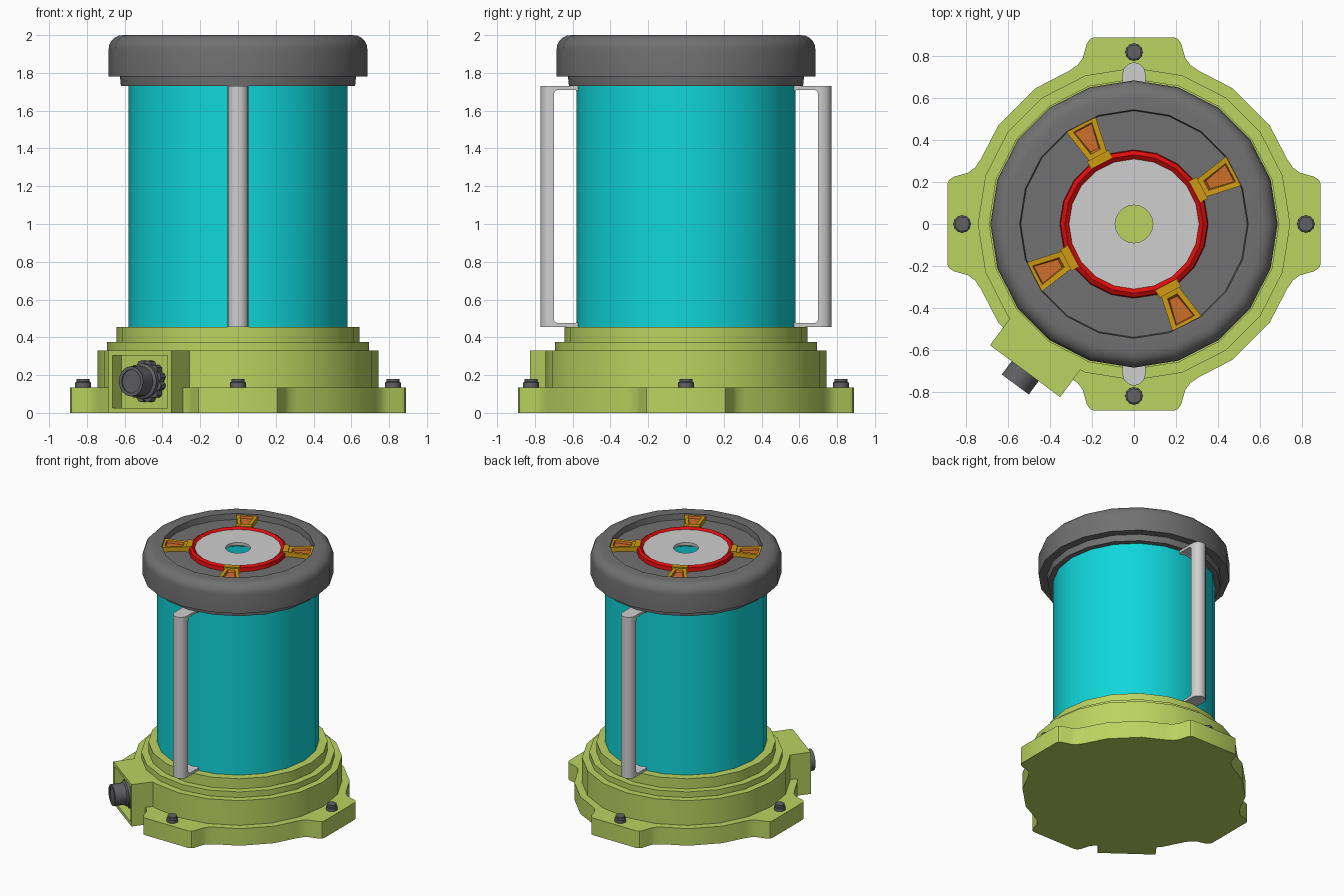
import bpy, bmesh, math
from mathutils import Matrix

if "Cube" in bpy.data.objects:
    bpy.data.objects.remove(bpy.data.objects["Cube"])

def mat(name, r, g, b):
    m = bpy.data.materials.new(name)
    m.diffuse_color = (r, g, b, 1)
    m.use_nodes = True
    m.node_tree.nodes["Principled BSDF"].inputs["Base Color"].default_value = m.diffuse_color
    return m

GREEN = mat("lime_green", .50, .65, .117)
CYAN = mat("cyan", .005, .67, .70)
GREY = mat("dark_grey", .165, .165, .165)
STEEL = mat("bolt_grey", .12, .12, .13)
WHITE = mat("light_grey", .62, .62, .62)
RED = mat("red", .72, .004, .004)
GOLD = mat("gold", .62, .33, .006)
ORANGE = mat("orange", .61, .156, .021)

def finish(bm, name, mats, matrix=None, smooth=True):
    bmesh.ops.recalc_face_normals(bm, faces=bm.faces)
    if matrix is not None:
        bm.transform(matrix)
    me = bpy.data.meshes.new(name)
    bm.to_mesh(me)
    bm.free()
    for m in mats:
        me.materials.append(m)
    if smooth:
        me.shade_smooth()
        me.set_sharp_from_angle(angle=math.radians(32))
    ob = bpy.data.objects.new(name, me)
    bpy.context.collection.objects.link(ob)
    return ob

def lathe(name, profile, m, segs=20, closed=False, matrix=None):
    """Revolve (r, z) points about z; points at r = 0 become the axis."""
    bm = bmesh.new()
    rings = []
    for r, z in profile:
        if r == 0:
            rings.append([bm.verts.new((0, 0, z))] * segs)
        else:
            rings.append([bm.verts.new((r * math.cos(2 * math.pi * i / segs),
                                        r * math.sin(2 * math.pi * i / segs), z)) for i in range(segs)])
    pairs = list(zip(rings, rings[1:])) + ([(rings[-1], rings[0])] if closed else [])
    for a, b in pairs:
        for i in range(segs):
            j = (i + 1) % segs
            quad = list(dict.fromkeys((a[i], a[j], b[j], b[i])))
            bm.faces.new(quad)
    return finish(bm, name, [m], matrix)

def prism(name, outline, z0, z1, m, matrix=None):
    bm = bmesh.new()
    f = bm.faces.new([bm.verts.new((x, y, z0)) for x, y in outline])
    top = bmesh.ops.extrude_face_region(bm, geom=[f])["geom"]
    bmesh.ops.translate(bm, vec=(0, 0, z1 - z0), verts=[v for v in top if isinstance(v, bmesh.types.BMVert)])
    return finish(bm, name, [m], matrix)

def box_bm(x0, x1, y0, y1, z0, z1):
    bm = bmesh.new()
    bmesh.ops.create_cube(bm, size=1)
    bm.transform(Matrix.Translation(((x0 + x1) / 2, (y0 + y1) / 2, (z0 + z1) / 2))
                 @ Matrix.Diagonal((x1 - x0, y1 - y0, z1 - z0, 1)))
    return bm

def turn(deg):
    return Matrix.Rotation(math.radians(deg), 4, 'Z')

# Base flange with four lugs
half_lug = [(.89, .19), (.882, .21), (.86, .225), (.79, .245), (.757, .27), (.73, .31)]
quarter = [(u, -v) for u, v in reversed(half_lug)] + half_lug
quarter += [(.8 * math.cos(math.radians(a)), .8 * math.sin(math.radians(a))) for a in (36, 54)]
outline = []
for k in range(4):
    c, s = ((1, 0), (0, 1), (-1, 0), (0, -1))[k]
    outline += [(u * c - v * s, u * s + v * c) for u, v in quarter]
prism("base_flange", outline, 0, .135, GREEN)

# Stepped base
lathe("stepped_base", [(.745, .12), (.745, .33), (.693, .33), (.693, .375),
                       (.642, .375), (.642, .455), (0, .455)], GREEN)

# Flange bolts
for k in range(4):
    lathe("flange_bolt", [(.042, .13), (.042, .16), (.035, .165), (.035, .18), (0, .18)], STEEL, 12,
          matrix=turn(90 * k) @ Matrix.Translation((.82, 0, 0)))

# Hollow body tube
lathe("body_tube", [(.58, .45), (.58, 1.74)], CYAN)

# Lid with rounded rim and sunken groove
rim = [(.610 + .075 * math.cos(math.radians(a)), 1.925 + .075 * math.sin(math.radians(a)))
       for a in range(0, 91, 18)]
lathe("lid", [(.57, 1.73), (.62, 1.73), (.625, 1.78), (.685, 1.78)] + rim +
      [(.545, 2.0), (.54, 1.955), (.33, 1.955)], GREY)

# Red ring and centre disc with a hole
lathe("red_ring", [(.355, 1.95), (.35, 1.985), (.33, 1.997), (.308, 1.98), (.308, 1.95)], RED, closed=True)
lathe("centre_disc", [(.09, 1.96), (.09, 1.982), (.31, 1.982), (.31, 1.96)], WHITE, closed=True)

# Four clips holding the ring: sunken tapered panel plus inner block
def clip(angle):
    bm = bmesh.new()
    def quad(u0, v0, u1, v1, z):
        return [bm.verts.new(p) for p in ((u0, -v0, z), (u1, -v1, z), (u1, v1, z), (u0, v0, z))]
    loops = [quad(.362, .047, .543, .079, 1.95), quad(.362, .047, .543, .079, 1.99),
             quad(.39, .026, .522, .05, 1.988), quad(.40, .021, .517, .046, 1.972)]
    for a, b in zip(loops, loops[1:]):
        for i in range(4):
            j = (i + 1) % 4
            bm.faces.new((a[i], a[j], b[j], b[i]))
    bm.faces.new(loops[0])
    bm.faces.new(loops[-1]).material_index = 1
    for f in bm.faces:   # inner slopes share the panel colour
        if all(v.co.z < 1.989 and v.co.z > 1.96 for v in f.verts):
            f.material_index = 1
    finish(bm, "ring_clip", [GOLD, ORANGE], turn(angle), False)
    bm = box_bm(.328, .368, -.058, .058, 1.95, 1.999)
    finish(bm, "clip_block", [GOLD], turn(angle), False)

for k in range(4):
    clip(28 + 90 * k)

# Two side handles: rounded bar, end plates and back strip
def handle(angle):
    m = turn(angle)
    arc = [(.715 + .055 * math.sin(math.radians(a)), -.055 * math.cos(math.radians(a)))
           for a in range(0, 181, 20)]
    prism("handle_bar", [(.70, -.055)] + arc + [(.70, .055)], .455, 1.73, WHITE, m)
    finish(box_bm(.55, .567, -.055, .055, .455, 1.73), "handle_back_strip", [WHITE], m, False)
    for z0, z1 in ((.455, .475), (1.71, 1.73)):
        finish(box_bm(.56, .705, -.055, .055, z0, z1), "handle_end_plate", [WHITE], m, False)
    # small fillets in the corners of the opening
    for u, su in ((.567, 1), (.70, -1)):
        for z, sz in ((.475, 1), (1.71, -1)):
            bm = bmesh.new()
            d = .02
            pts = [(u, z), (u + su * d, z), (u + su * d * .3, z + sz * d * .3), (u, z + sz * d)]
            a = [bm.verts.new((x, -.055, h)) for x, h in pts]
            b = [bm.verts.new((x, .055, h)) for x, h in pts]
            bm.faces.new(a)
            bm.faces.new(b)
            for i in range(4):
                j = (i + 1) % 4
                bm.faces.new((a[i], a[j], b[j], b[i]))
            finish(bm, "handle_fillet", [WHITE], m, False)

handle(90)
handle(-90)

# Connector housing with a recessed face
out = turn(233.5)
bm = box_bm(.55, .873, -.208, .208, 0, .33)
bm.normal_update()
face = max(bm.faces, key=lambda f: f.normal.x)
bmesh.ops.inset_individual(bm, faces=[face], thickness=.038)
inner = bmesh.ops.extrude_face_region(bm, geom=[face])["geom"]
bmesh.ops.translate(bm, vec=(-.08, 0, 0), verts=[v for v in inner if isinstance(v, bmesh.types.BMVert)])
if face.is_valid:
    bmesh.ops.delete(bm, geom=[face], context='FACES_ONLY')
finish(bm, "connector_housing", [GREEN], out, False)

# Connector plug with knurled nut, pointing out of the housing
axis = out @ Matrix.Translation((0, 0, .167)) @ Matrix.Rotation(math.pi / 2, 4, 'Y')
knurl = []
for i in range(36):
    r = .112 if i % 3 else .098
    a = 2 * math.pi * i / 36
    knurl.append((r * math.cos(a), r * math.sin(a)))
prism("connector_nut", knurl, .785, .835, STEEL, axis)
lathe("connector_plug", [(.095, .78), (.095, .855), (.08, .865), (.08, .952), (.062, .952),
                         (.062, .945), (0, .945)], STEEL, 16, matrix=axis)
